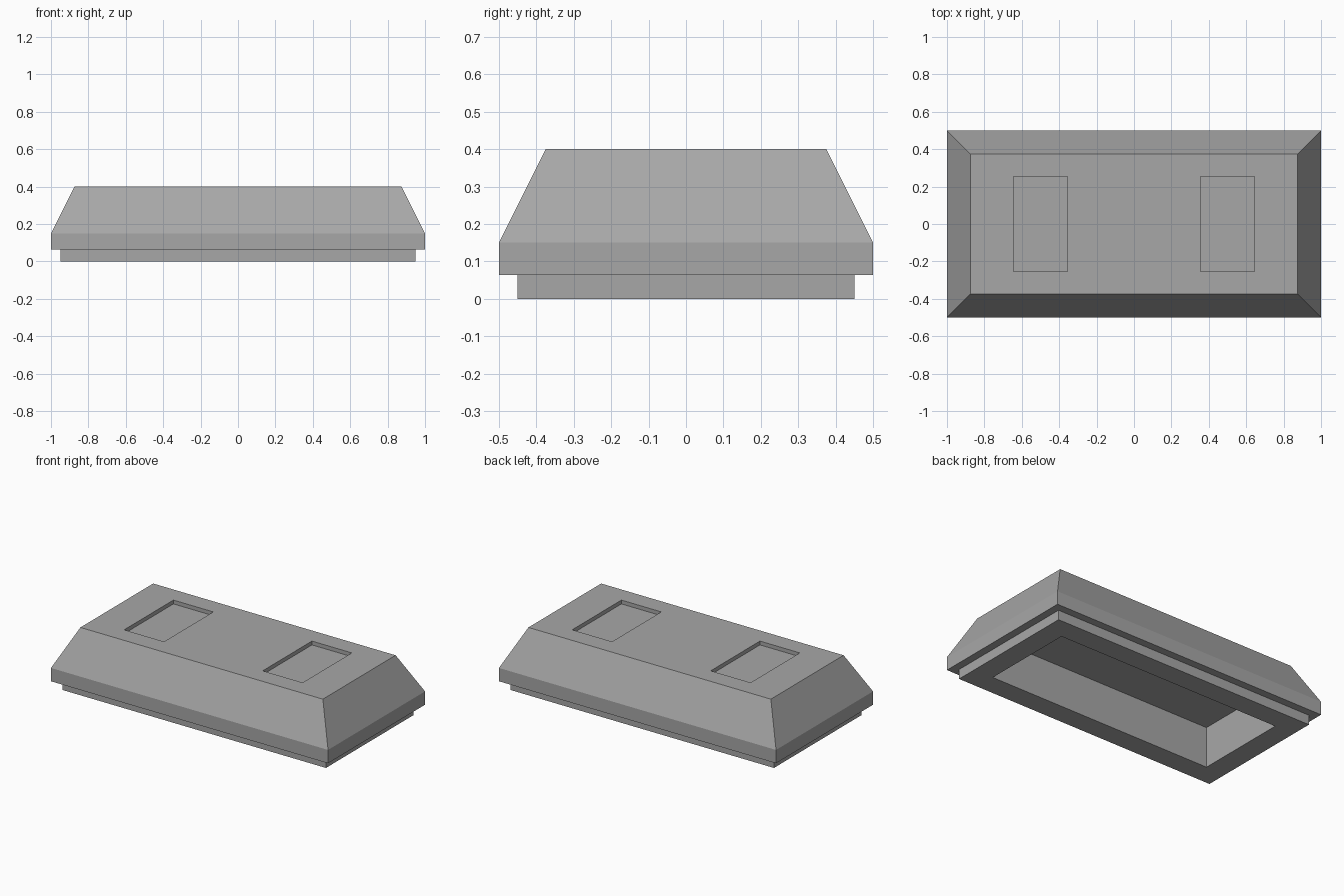
import bpy
import bmesh

cube = bpy.data.objects.get("Cube")
if cube:
    bpy.data.objects.remove(cube, do_unlink=True)

grey = bpy.data.materials.new("mid_grey")
grey.use_nodes = True
colour = (0.39, 0.39, 0.39, 1)
grey.diffuse_color = colour
grey.node_tree.nodes["Principled BSDF"].inputs["Base Color"].default_value = colour


def lofted_block(name, rings):
    """Closed block through rectangular rings of (half x, half y, z)."""
    bm = bmesh.new()
    loops = [[bm.verts.new((sx * hx, sy * hy, z))
              for sx, sy in ((-1, -1), (1, -1), (1, 1), (-1, 1))]
             for hx, hy, z in rings]
    for low, high in zip(loops, loops[1:]):
        for i in range(4):
            j = (i + 1) % 4
            bm.faces.new((low[i], low[j], high[j], high[i]))
    bm.faces.new(loops[0][::-1])
    bm.faces.new(loops[-1])
    bmesh.ops.recalc_face_normals(bm, faces=bm.faces)
    mesh = bpy.data.meshes.new(name)
    bm.to_mesh(mesh)
    bm.free()
    mesh.materials.append(grey)
    obj = bpy.data.objects.new(name, mesh)
    bpy.context.collection.objects.link(obj)
    return obj


def cut(target, name, hx, hy, low, high, x=0):
    """Subtract a box from the target, keeping the box as a hidden helper."""
    cutter = lofted_block(name, [(hx, hy, low), (hx, hy, high)])
    cutter.location.x = x
    cutter.hide_render = True
    cutter.hide_viewport = True
    cutter.display_type = "WIRE"
    mod = target.modifiers.new(name, "BOOLEAN")
    mod.operation = "DIFFERENCE"
    mod.solver = "EXACT"
    mod.object = cutter


# Stepped plinth, straight rim and sloped upper body in one solid
body = lofted_block("sloped_body", [
    (0.95, 0.45, 0), (0.95, 0.45, 0.063),
    (1, 0.5, 0.063), (1, 0.5, 0.15),
    (0.875, 0.375, 0.4)])

# Deep hollow underneath
cut(body, "underside_hollow_cutter", 0.811, 0.311, -0.1, 0.265)

# Two shallow pockets in the top
for side, x in (("right", -0.5), ("left", 0.5)):
    cut(body, side + "_pocket_cutter", 0.144, 0.254, 0.375, 0.5, x)

# Apply the cuts and remove the helpers
bpy.context.view_layer.update()
graph = bpy.context.evaluated_depsgraph_get()
body_mesh = bpy.data.meshes.new_from_object(body.evaluated_get(graph))
cutters = [mod.object for mod in body.modifiers]
body.modifiers.clear()
body.data = body_mesh
for cutter in cutters:
    bpy.data.objects.remove(cutter, do_unlink=True)
